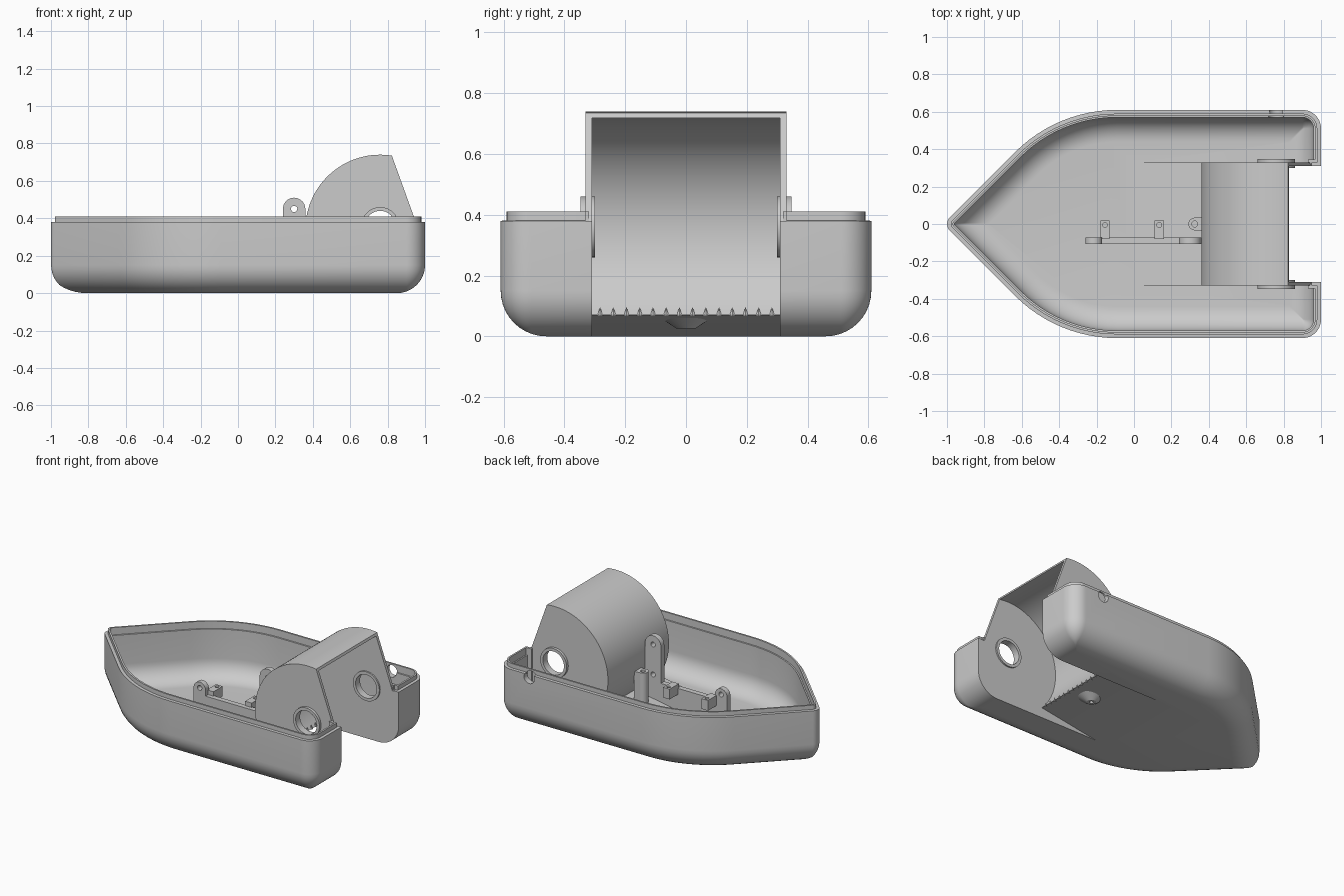
import bpy, bmesh, math
from mathutils import Vector

cube = bpy.data.objects.get("Cube")
if cube:
    bpy.data.objects.remove(cube)

grey = bpy.data.materials.new("light_grey")
grey.use_nodes = True
grey.diffuse_color = (0.6, 0.6, 0.6, 1)
grey.node_tree.nodes["Principled BSDF"].inputs["Base Color"].default_value = (0.6, 0.6, 0.6, 1)


def loft(name, rings):
    """Closed solid through rings that share one vertex count."""
    bm = bmesh.new()
    rows = [[bm.verts.new(p) for p in ring] for ring in rings]
    n = len(rows[0])
    for a, b in zip(rows, rows[1:]):
        for i in range(n):
            j = (i + 1) % n
            bm.faces.new((a[i], a[j], b[j], b[i]))
    bm.faces.new(rows[0][::-1])
    bm.faces.new(rows[-1])
    bmesh.ops.recalc_face_normals(bm, faces=bm.faces)
    mesh = bpy.data.meshes.new(name)
    bm.to_mesh(mesh)
    bm.free()
    mesh.materials.append(grey)
    obj = bpy.data.objects.new(name, mesh)
    bpy.context.collection.objects.link(obj)
    return obj


def prism(name, profile, y0, y1):
    """Extrude an x-z profile along y."""
    return loft(name, [[(x, y, z) for x, z in profile] for y in (y0, y1)])


def box(name, x0, x1, y0, y1, z0, z1):
    return prism(name, [(x0, z0), (x1, z0), (x1, z1), (x0, z1)], y0, y1)


def arc(cx, cz, r, start, end, n):
    angles = [math.radians(start + (end - start) * i / n) for i in range(n + 1)]
    return [(cx + r * math.cos(a), cz + r * math.sin(a)) for a in angles]


def disc(cx, cz, r, y0, y1, n=40):
    return prism("disc", arc(cx, cz, r, 0, 360 - 360 / n, n - 1), y0, y1)


def cone(name, x, y, z0, z1, r0, r1, n=28):
    ring = arc(0, 0, 1, 0, 360 - 360 / n, n - 1)
    return loft(name, [[(x + r * c, y + r * s, z) for c, s in ring]
                       for r, z in ((r0, z0), (r1, z1))])


def combine(obj, other, operation="DIFFERENCE"):
    mod = obj.modifiers.new("combine", "BOOLEAN")
    mod.operation = operation
    mod.solver = "EXACT"
    mod.object = other
    bpy.context.view_layer.objects.active = obj
    bpy.ops.object.modifier_apply(modifier=mod.name)
    bpy.data.objects.remove(other)


# Plan outline of the hull, inset by d, with rounded corners
CORNERS = [(-1.02, 0, 0.05), (-0.41, -0.61, 0.77), (1, -0.61, 0.1),
           (1, 0.61, 0.1), (-0.41, 0.61, 0.77)]


def outline(d, z, n=12):
    pts = [Vector(c[:2]) for c in CORNERS]
    ring = []
    for i, p in enumerate(pts):
        u = (pts[i - 1] - p).normalized()
        v = (pts[(i + 1) % len(pts)] - p).normalized()
        half = u.angle(v) / 2
        bis = (u + v).normalized()
        r = max(CORNERS[i][2] - d, 0.006)
        centre = p + bis * ((d + r) / math.sin(half))
        sweep = math.pi / 2 - half
        out = math.atan2(-bis.y, -bis.x)
        for k in range(n + 1):
            a = out + sweep * (2 * k / n - 1)
            ring.append((centre.x + r * math.cos(a), centre.y + r * math.sin(a), z))
    return ring


def bilge(inset, floor, r, n=10):
    """Rings of the rounded lower edge."""
    steps = [math.pi / 2 * k / n for k in range(n + 1)]
    return [outline(inset + r * (1 - math.sin(a)), floor + r * (1 - math.cos(a)))
            for a in steps]


# Hull shell with a stepped rim
hull = loft("hull", bilge(0, 0, 0.15) + [outline(0, 0.38), outline(0.02, 0.381), outline(0.02, 0.41)])
cavity = loft("cavity", bilge(0.04, 0.03, 0.13)
              + [outline(0.04, 0.36), outline(0.032, 0.361), outline(0.032, 0.5)])
combine(hull, cavity)

# Wheel housing: ramp, drum and side cheeks, hollowed from below and behind
WX, WZ = 0.76, 0.34
cheek = ([(-0.05, 0.004), (-0.05, 0.02)] + arc(WX, WZ, 0.4, 216, 81, 44)
         + [(0.94, 0.41), (0.95, 0.378), (0.985, 0.378)]
         + arc(0.85, 0.15, 0.135, 0, -90, 8) + [(0.85, 0.004)])
combine(hull, prism("housing", cheek, -0.33, 0.33), "UNION")
for s in (-1, 1):
    y = sorted((s * 0.32, s * 0.345))
    combine(hull, box("stern_wall", 0.93, 0.975, *y, 0.1, 0.41), "UNION")
well = ([(-0.012, -0.1), (-0.012, -0.01)] + arc(WX, WZ, 0.385, 224.5, 78, 44)
        + [(1.2, 0.715), (1.2, -0.1)])
combine(hull, prism("well", well, -0.31, 0.31))
combine(hull, box("lip_gap", 0.952, 1.1, -0.33, 0.33, 0.38, 0.5))

# Axle openings and the small side port
combine(hull, disc(WX, 0.36, 0.08, -0.4, 0.4))
combine(hull, disc(WX, 0.36, 0.04, 0.5, 0.7))

parts = [hull]

# Axle rings on both cheeks
for side, s in (("right", -1), ("left", 1)):
    ring = disc(WX, 0.36, 0.1, *sorted((s * 0.3, s * 0.348)))
    combine(ring, disc(WX, 0.36, 0.08, -0.5, 0.5))
    ring.name = "axle_ring_" + side
    parts.append(ring)

# Motor mount: a low wall with a lug at each end
mount = prism("motor_mount",
              [(-0.26, 0.02), (0.1, 0.02), (0.36, 0.075)]
              + arc(0.3, 0.45, 0.06, 0, 180, 20) + [(0.24, 0.2), (-0.17, 0.2)]
              + arc(-0.215, 0.24, 0.045, 0, 180, 16), -0.108, -0.072)
for x, z in ((0.3, 0.45), (0.3, 0.245), (-0.215, 0.245)):
    combine(mount, disc(x, z, 0.017, -0.2, 0.1, 20))
parts.append(mount)

# Drilled tabs beside the wall
for name, x in (("front_tab", -0.155), ("rear_tab", 0.135)):
    tab = box(name, x - 0.025, x + 0.025, -0.08, 0.02, 0.16, 0.23)
    combine(tab, cone("drill", x, -0.005, 0.1, 0.3, 0.013, 0.013, 20))
    parts.append(tab)

# Screw post against the housing, with its boss under the ramp
post = cone("screw_post", 0.325, 0, 0.065, 0.29, 0.034, 0.034)
combine(post, box("web", 0.326, 0.37, -0.0335, 0.0335, 0.07, 0.2895), "UNION")
combine(post, cone("drill", 0.325, 0, 0.12, 0.4, 0.016, 0.016, 20))
boss = cone("screw_boss", 0.345, 0, 0.025, 0.06, 0.03, 0.085)
combine(boss, cone("drill", 0.345, 0, 0, 0.045, 0.013, 0.013, 20))
parts += [post, boss]

# Row of small teeth where the ramp meets the drum
for i in range(14):
    parts.append(cone("ramp_tooth", 0.478, (i - 6.5) * 0.0435, 0.066, 0.094, 0.011, 0.001, 6))

# Smooth shading with crisp edges
bpy.ops.object.select_all(action="DESELECT")
for obj in parts:
    obj.select_set(True)
bpy.context.view_layer.objects.active = hull
bpy.ops.object.shade_smooth_by_angle(angle=math.radians(30))
